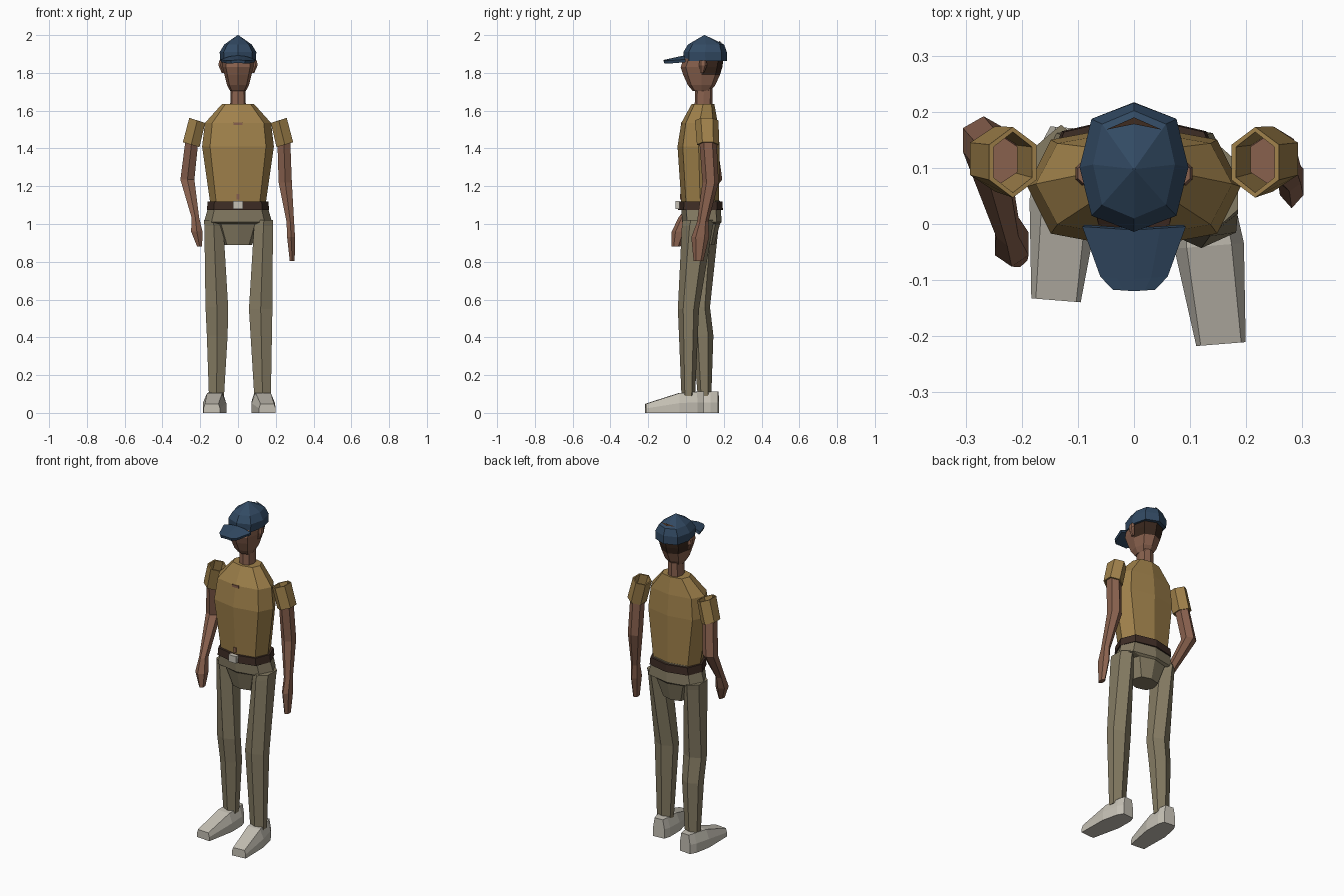
import bpy, bmesh

if "Cube" in bpy.data.objects:
    bpy.data.objects.remove(bpy.data.objects["Cube"])


def material(name, r, g, b):
    m = bpy.data.materials.new(name)
    m.use_nodes = True
    m.diffuse_color = (r, g, b, 1)
    m.node_tree.nodes["Principled BSDF"].inputs["Base Color"].default_value = (r, g, b, 1)
    return m


SHIRT = material("ochre shirt", .35, .22, .07)
KHAKI = material("khaki cloth", .235, .2, .125)
SKIN = material("brown skin", .25, .12, .076)
CAP = material("navy cap", .032, .068, .125)
BELT = material("dark leather", .048, .026, .018)
SHOE = material("pale shoe", .56, .53, .46)
HAIR = material("dark hair", .04, .02, .012)

# Unit cross-sections
HEX = [(0, -1), (1, -.5), (1, .5), (0, 1), (-1, .5), (-1, -.5)]
OCT = [(0, -1), (.78, -.75), (1, 0), (.78, .75), (0, 1), (-.78, .75), (-1, 0), (-.78, -.75)]


def finish(name, bm, mats):
    bmesh.ops.recalc_face_normals(bm, faces=bm.faces)
    me = bpy.data.meshes.new(name)
    bm.to_mesh(me)
    bm.free()
    for m in mats:
        me.materials.append(m)
    ob = bpy.data.objects.new(name, me)
    bpy.context.collection.objects.link(ob)
    return ob


def skin_rings(name, rings, mats, caps=True, rule=None):
    """Bridge successive point loops into a tube."""
    bm = bmesh.new()
    loops = [[bm.verts.new(p) for p in ring] for ring in rings]
    n = len(loops[0])
    for a, b in zip(loops, loops[1:]):
        for i in range(n):
            j = (i + 1) % n
            bm.faces.new((a[i], a[j], b[j], b[i]))
    if caps:
        bm.faces.new(loops[0])
        bm.faces.new(loops[-1])
    if rule:
        for f in bm.faces:
            f.material_index = rule(f.calc_center_median())
    return finish(name, bm, mats)


def limb(name, sections, mat, caps=True):
    """Six-sided limb; section = x, y, z, half width, half depth."""
    rings = [[(x + u * w, y + v * d, z) for u, v in HEX] for x, y, z, w, d in sections]
    return skin_rings(name, rings, [mat], caps)


def trunk(name, sections, mats, rule=None):
    """Eight-sided body part; section = z, half width, front y, back y."""
    rings = [[(u * w, (f + b) / 2 + v * (b - f) / 2, z) for u, v in OCT]
             for z, w, f, b in sections]
    return skin_rings(name, rings, mats, True, rule)


def box(name, centre, size, mat):
    bm = bmesh.new()
    bmesh.ops.create_cube(bm, size=1)
    bmesh.ops.scale(bm, vec=size, verts=bm.verts)
    bmesh.ops.translate(bm, vec=centre, verts=bm.verts)
    return finish(name, bm, [mat])


# Torso, belt and hips
trunk("shirt", [(1.115, .148, -.025, .175), (1.41, .19, -.045, .178),
                (1.535, .175, -.025, .168), (1.635, .085, .03, .15)], [SHIRT])
trunk("hips", [(.89, .075, .02, .15), (1.0, .115, -.01, .18), (1.01, .18, -.02, .188),
               (1.08, .16, -.025, .185), (1.125, .142, -.02, .178)], [KHAKI])
trunk("belt", [(1.075, .165, -.042, .195), (1.12, .16, -.04, .193)], [BELT])
box("buckle", (0, -.045, 1.1), (.052, .022, .042), SHOE)
box("collar_notch", (0, -.023, 1.53), (.045, .008, .014), SKIN)
box("shirt_hem_notch", (0, -.028, 1.145), (.016, .008, .03), SKIN)

# Neck and head, with hair on the back
trunk("neck", [(1.61, .042, .045, .14), (1.74, .038, .05, .14)], [SKIN])
trunk("head", [(1.705, .042, .035, .13), (1.735, .058, .01, .155), (1.79, .072, -.015, .18),
               (1.83, .082, -.028, .192), (1.885, .084, -.01, .2)], [SKIN, HAIR],
      lambda c: int(c.z > 1.78 and (c.y > .1 or (c.y > .06 and c.z > 1.84))))
for side, label in ((1, "left"), (-1, "right")):
    limb(label + "_ear", [(side * .08, .085, 1.8, .006, .01), (side * .092, .09, 1.84, .012, .022),
                          (side * .09, .09, 1.865, .01, .018)], SKIN)

# Cap dome and brim
trunk("cap_dome", [(1.862, .094, -.012, .217), (1.91, .097, -.014, .216),
                   (1.95, .073, .01, .202), (2.0, .002, .096, .1)], [CAP])
bm = bmesh.new()
BRIM = [(.09, -.003), (.058, -.09), (.036, -.112), (0, -.118)]
rows = [[(x * s, y) for s in (-1, -.5, 0, .5, 1)] for x, y in BRIM[:3]]
rows = [[bm.verts.new((x, y - .006 * (1 - abs(x) / .09), 1.885 + .22 * y - 2.5 * x * x))
         for x, y in row] for row in rows]
for a, b in zip(rows, rows[1:]):
    for i in range(4):
        bm.faces.new((a[i], a[i + 1], b[i + 1], b[i]))
brim = finish("cap_brim", bm, [CAP])
mod = brim.modifiers.new("thickness", 'SOLIDIFY')
mod.thickness = .016
mod.offset = 0

# Gap at the back of the cap
bm = bmesh.new()
bm.faces.new([bm.verts.new(p) for p in
              ((-.05, .168, 1.96), (0, .178, 1.968), (.05, .168, 1.96), (0, .19, 1.961))])
finish("cap_gap", bm, [HAIR])

# Sleeves: open tubes with a slanted rim
for s, label in ((1, "left"), (-1, "right")):
    rings = []
    for x, y, z, w, d in ((.216, .11, 1.548, .042, .063), (.248, .116, 1.42, .044, .058)):
        rings.append([(s * (x + u * w), y + v * d, z + u * .013) for u, v in HEX])
    sleeve = skin_rings(label + "_sleeve", rings, [SHIRT], caps=False)
    mod = sleeve.modifiers.new("thickness", 'SOLIDIFY')
    mod.thickness = .009

# Arms and hands
limb("left_arm", [(.242, .115, 1.46, .034, .046), (.25, .13, 1.22, .035, .043),
                  (.277, .088, 1.01, .02, .03)], SKIN)
limb("left_hand", [(.277, .088, 1.01, .02, .03), (.281, .075, .93, .021, .047),
                   (.287, .066, .805, .013, .026)], SKIN)
limb("right_arm", [(-.242, .115, 1.46, .034, .046), (-.268, .15, 1.235, .037, .042),
                   (-.226, -.005, 1.035, .02, .034)], SKIN)
limb("right_hand", [(-.226, -.005, 1.035, .02, .034), (-.218, -.035, .96, .03, .041),
                    (-.203, -.053, .88, .013, .024)], SKIN)

# Legs
limb("left_leg", [(.137, .068, 1.02, .048, .085), (.135, .06, .99, .05, .082),
                  (.12, .013, .55, .062, .056), (.13, .012, .09, .044, .036)], KHAKI)
limb("right_leg", [(-.13, .092, 1.02, .05, .085), (-.128, .09, .99, .05, .083),
                   (-.112, .072, .56, .06, .055), (-.11, .09, .41, .055, .055),
                   (-.114, .098, .09, .04, .036)], KHAKI)

# Shoes: heel, ankle and toe sections
SECTIONS = [(.307, .036, .026, .112), (.27, .052, .035, .112), (.175, .062, .04, .104),
            (0, .044, .036, .048)]
for label, toe_x, heel_x, toe_y in (("left", .155, .118, -.214), ("right", -.139, -.113, -.136)):
    rings = []
    for t, wide, narrow, h in SECTIONS:
        cx = toe_x + (heel_x - toe_x) * t / .307
        outline = ((-wide, 0), (wide, 0), (wide, h * .5), (narrow, h), (-narrow, h), (-wide, h * .5))
        # The toe edge is turned slightly outward
        turn = .08 if label == "left" else -.08
        rings.append([(cx + u, toe_y + t + u * turn, z) for u, z in outline])
    skin_rings(label + "_shoe", rings, [SHOE])
